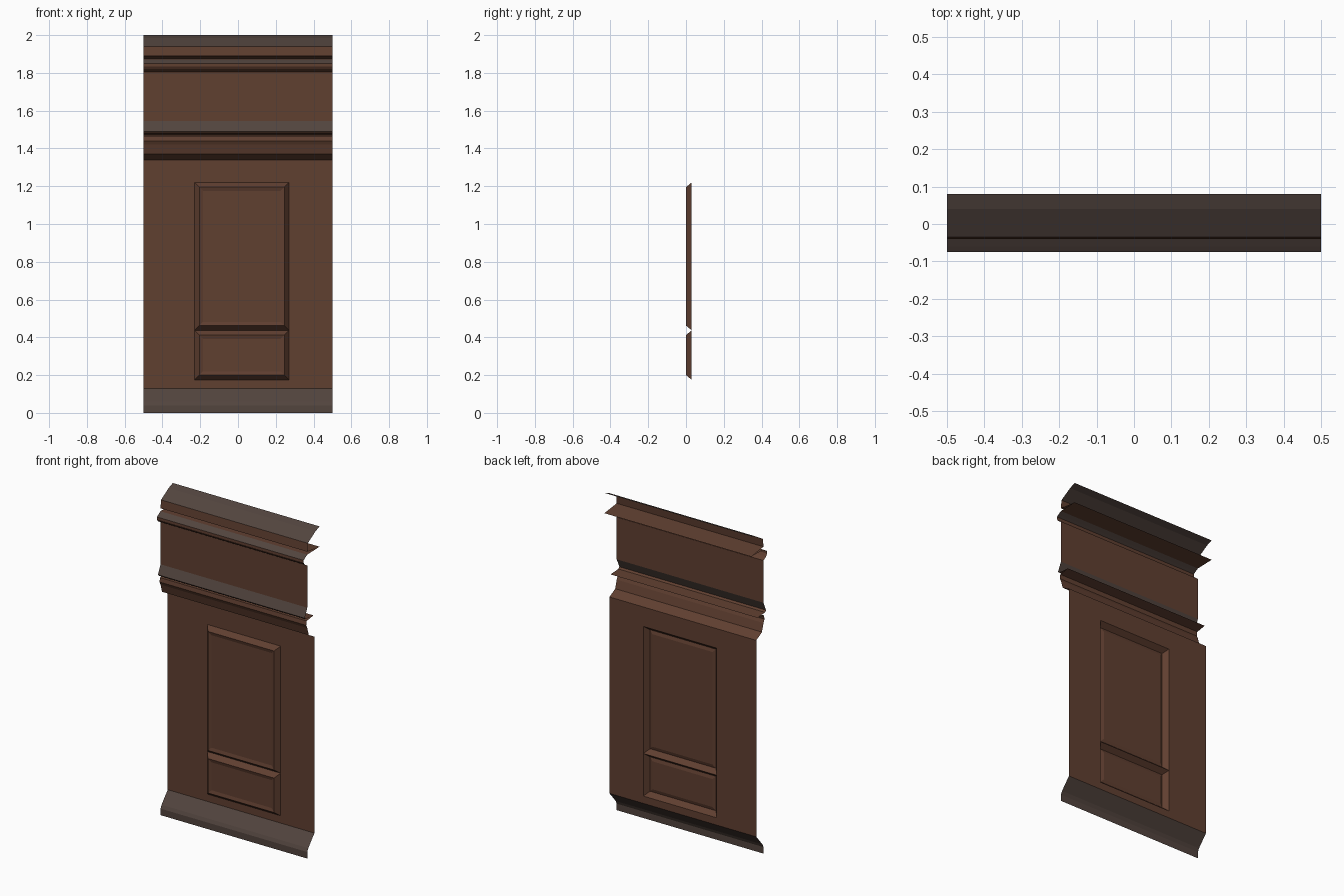
import bpy
import bmesh
from math import hypot

cube = bpy.data.objects.get("Cube")
if cube:
    bpy.data.objects.remove(cube, do_unlink=True)


def material(name, rgb):
    mat = bpy.data.materials.new(name)
    mat.use_nodes = True
    mat.diffuse_color = (*rgb, 1)
    mat.node_tree.nodes["Principled BSDF"].inputs["Base Color"].default_value = (*rgb, 1)
    return mat


brown = material("brown wood", (0.117, 0.05, 0.03))
grey = material("grey brown wood", (0.084, 0.058, 0.048))

HALF = 0.5     # half width of the wall
BACK = 0.03    # y of the wall sheet
FRONT = -0.04  # y of the frieze and base front


def finish(name, bm):
    mesh = bpy.data.meshes.new(name)
    bm.to_mesh(mesh)
    bm.free()
    mesh.materials.append(brown)
    mesh.materials.append(grey)
    obj = bpy.data.objects.new(name, mesh)
    bpy.context.collection.objects.link(obj)
    return obj


def strip(name, profile, all_grey=False):
    """Sweep an open (y, z) profile, listed upwards, across the wall."""
    bm = bmesh.new()
    rows = [[bm.verts.new((x, y, z)) for x in (-HALF, HALF)] for y, z in profile]
    for low, high in zip(rows, rows[1:]):
        face = bm.faces.new((low[0], low[1], high[1], high[0]))
        dy = high[0].co.y - low[0].co.y
        dz = high[0].co.z - low[0].co.z
        size = hypot(dy, dz)
        # weathered tops: faces sloping up and forward
        sloped = dy / size > 0.4 and dz / size > 0.3
        face.material_index = int(all_grey or sloped)
    return finish(name, bm)


# Base moulding
strip("base_moulding",
      [(FRONT, 0), (FRONT, 0.04), (-0.03, 0.06), (BACK, 0.13)], all_grey=True)

# Wall sheet with two raised panels
xs = (-HALF, -0.23, 0.27, HALF)
zs = (0.13, 0.175, 0.437, 1.22, 1.34)
bm = bmesh.new()
grid = [[bm.verts.new((x, BACK, z)) for x in xs] for z in zs]
panels = []
for j in range(len(zs) - 1):
    for i in range(len(xs) - 1):
        face = bm.faces.new((grid[j][i], grid[j][i + 1],
                             grid[j + 1][i + 1], grid[j + 1][i]))
        if i == 1 and j in (1, 2):
            panels.append(face)
bm.normal_update()
bmesh.ops.inset_individual(bm, faces=panels, thickness=0.025, depth=0.03,
                           use_even_offset=True)
bm.normal_update()
# shallow sunken field inside each panel rim
bmesh.ops.inset_individual(bm, faces=panels, thickness=0.02, depth=-0.006,
                           use_even_offset=True)
finish("panelled_wall", bm)

# Waist moulding with its ledge folded back
strip("waist_moulding", [
    (BACK, 1.34), (-0.025, 1.37), (FRONT, 1.42), (-0.05, 1.44), (-0.045, 1.465),
    (0.02, 1.475), (-0.055, 1.48), (-0.065, 1.49), (FRONT, 1.545)])

# Frieze
strip("frieze", [(FRONT, 1.545), (FRONT, 1.805)])

# Cornice with bead, ledge and sloping top
strip("cornice", [
    (FRONT, 1.805), (-0.065, 1.82), (-0.075, 1.835), (-0.075, 1.85), (-0.06, 1.86),
    (FRONT, 1.872), (0.08, 1.875), (FRONT, 1.89), (-0.035, 1.94),
    (0.04, 1.985), (0.08, 2.0)])
